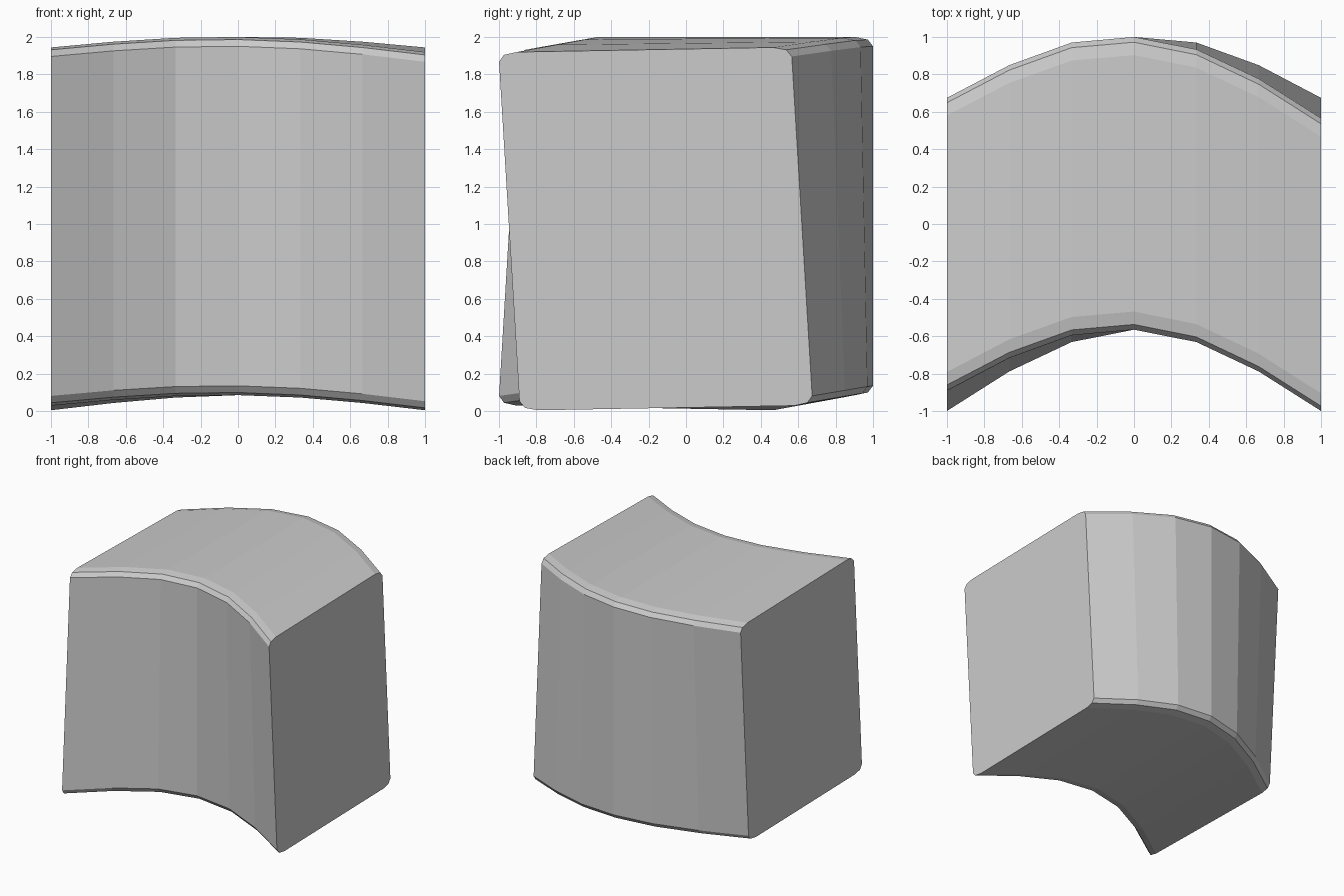
import bpy, bmesh

if "Cube" in bpy.data.objects:
    bpy.data.objects.remove(bpy.data.objects["Cube"])

# Bevelled block profile (y, z) at the middle of the arch
Y0, Y1, Z0, Z1 = -0.565, 1.0, 0.085, 2.0
corner = [(0.0, 0.05), (0.028, 0.014), (0.097, 0.0)]
profile = ([(Y0 + a, Z0 + b) for a, b in corner]
           + [(Y1 - a, Z0 + b) for a, b in reversed(corner)]
           + [(Y1 - a, Z1 - b) for a, b in corner]
           + [(Y0 + a, Z1 - b) for a, b in reversed(corner)])
YC, ZC = (Y0 + Y1) / 2, (Z0 + Z1) / 2

# How far each station drops back from the crown of the arch
sag = [0.38, 0.187, 0.048, 0.0, 0.048, 0.187, 0.38]

# Sweep the profile along x: arch in y, slight arch in z, slight twist
bm = bmesh.new()
rings = []
for i, s in enumerate(sag):
    x = (i - 3) / 3
    rings.append([bm.verts.new((x,
                                y - s - 0.06 * x * (z - ZC),
                                z - 0.18 * s + 0.018 * x * (y - YC)))
                  for y, z in profile])
n = len(profile)
for a, b in zip(rings, rings[1:]):
    for j in range(n):
        k = (j + 1) % n
        bm.faces.new((a[j], a[k], b[k], b[j]))

# Flat end caps
bm.faces.new(rings[0])
bm.faces.new(rings[-1])
bmesh.ops.recalc_face_normals(bm, faces=bm.faces)

mesh = bpy.data.meshes.new("curved_block")
bm.to_mesh(mesh)
bm.free()
bpy.context.collection.objects.link(bpy.data.objects.new("curved_block", mesh))
